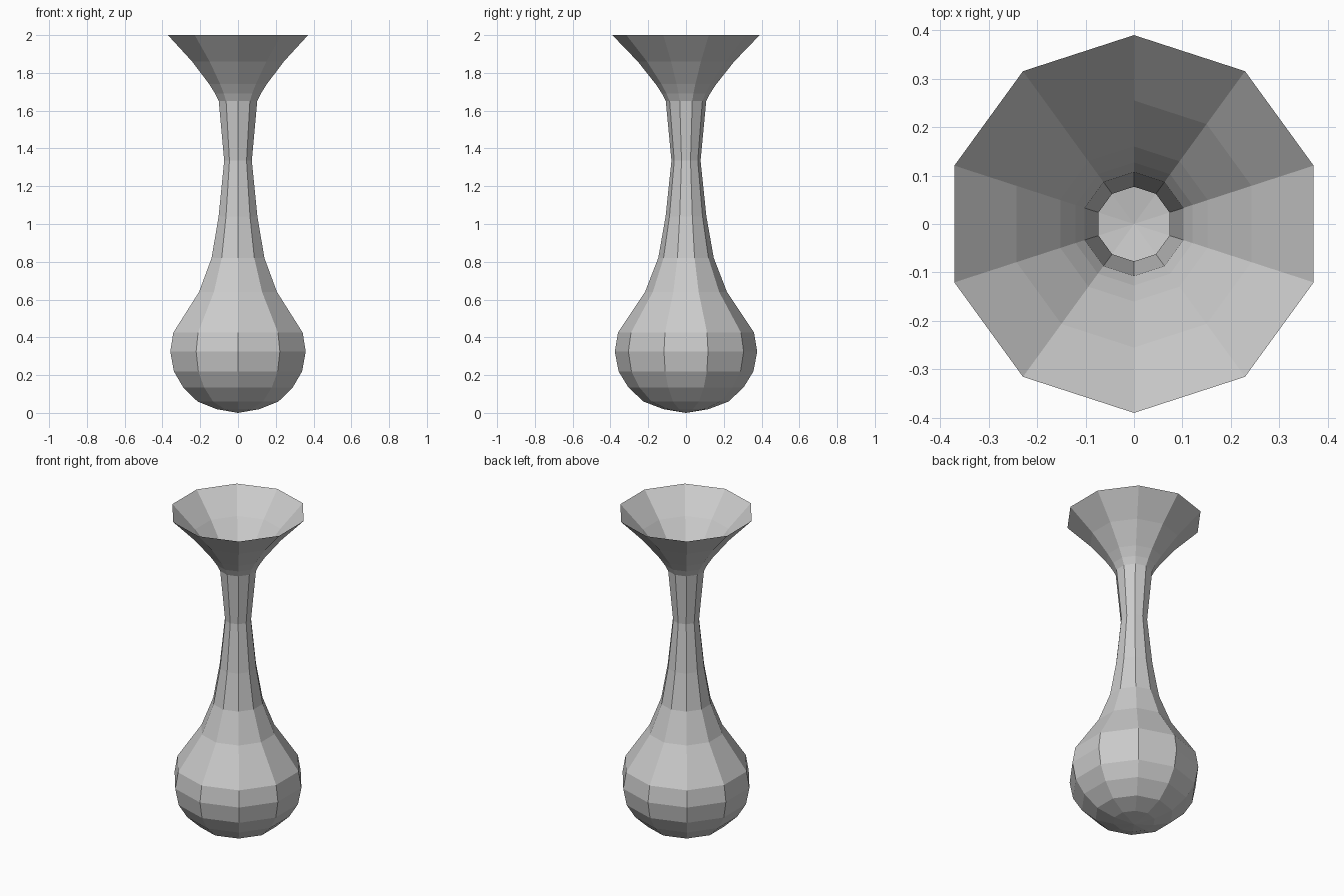
import bpy
import bmesh
from math import cos, sin, tau, pi

SIDES = 10

if "Cube" in bpy.data.objects:
    bpy.data.objects.remove(bpy.data.objects["Cube"], do_unlink=True)

# Plain grey glaze
glaze = bpy.data.materials.new("light_grey")
glaze.use_nodes = True
colour = (0.6, 0.6, 0.6, 1)
glaze.diffuse_color = colour
glaze.node_tree.nodes["Principled BSDF"].inputs["Base Color"].default_value = colour

# Profile of the vase as (radius, height), from base to rim
profile = [
    (0.12, 0.02), (0.225, 0.06), (0.305, 0.135), (0.357, 0.22),   # rounded base
    (0.377, 0.325), (0.36, 0.425), (0.217, 0.64), (0.147, 0.82),  # belly
    (0.108, 1.04), (0.077, 1.335), (0.107, 1.65),                 # neck
    (0.127, 1.69), (0.16, 1.74), (0.255, 1.86), (0.39, 2.0),      # flared mouth
]


def ring(bm, radius, height):
    angles = [pi / 2 + tau * i / SIDES for i in range(SIDES)]
    return [bm.verts.new((radius * cos(a), radius * sin(a), height)) for a in angles]


# Thin open shell, faceted, closed to a point underneath
bm = bmesh.new()
rings = [ring(bm, r, z) for r, z in profile]
tip = bm.verts.new((0, 0, 0))
for i in range(SIDES):
    j = (i + 1) % SIDES
    bm.faces.new((tip, rings[0][j], rings[0][i]))
    for low, high in zip(rings, rings[1:]):
        bm.faces.new((low[i], low[j], high[j], high[i]))

mesh = bpy.data.meshes.new("vase")
bm.to_mesh(mesh)
bm.free()
mesh.materials.append(glaze)
vase = bpy.data.objects.new("vase", mesh)
bpy.context.collection.objects.link(vase)
